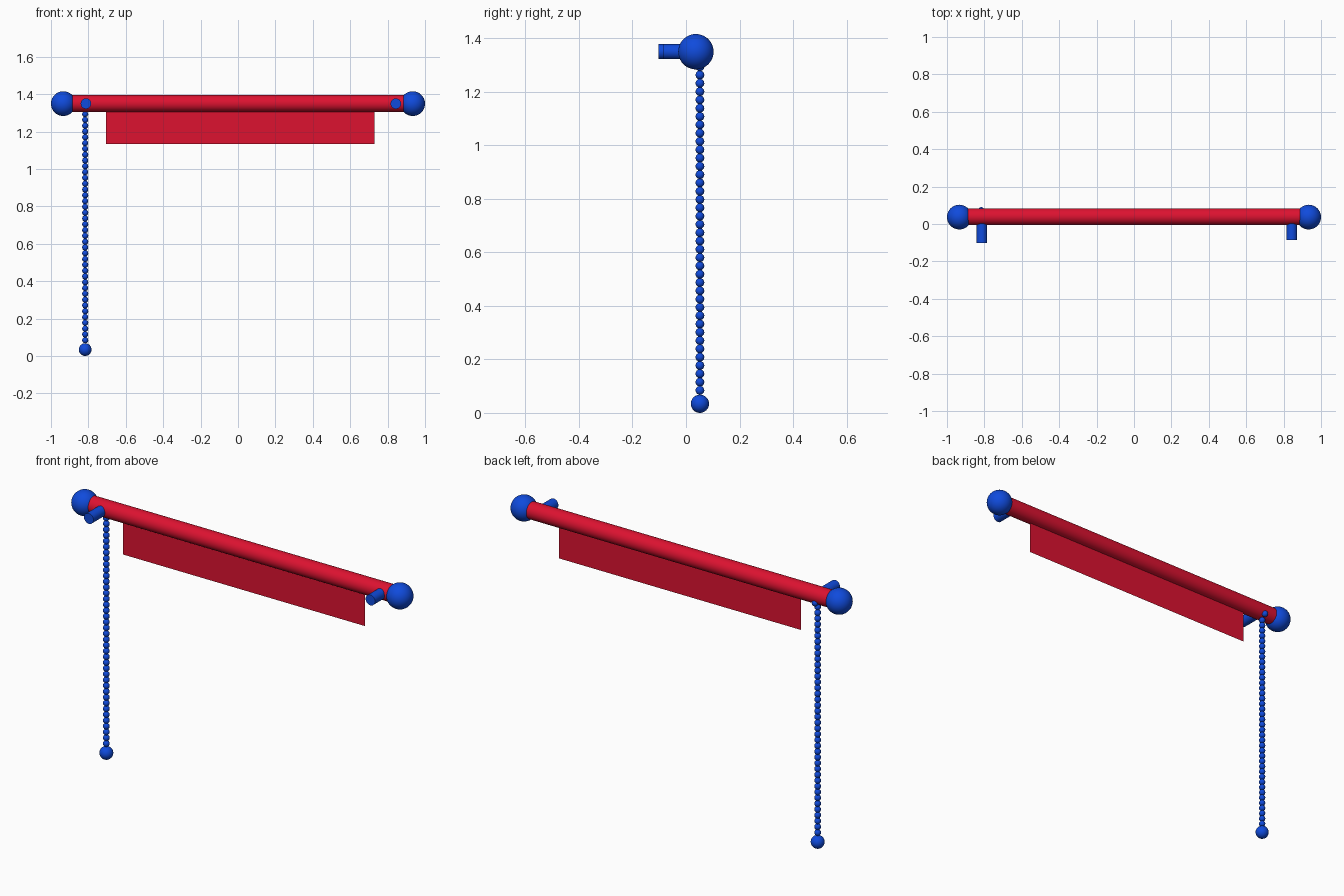
import bpy, bmesh, math
from mathutils import Matrix

if "Cube" in bpy.data.objects:
    bpy.data.objects.remove(bpy.data.objects["Cube"])


def material(name, rgb):
    m = bpy.data.materials.new(name)
    m.diffuse_color = (*rgb, 1)
    m.use_nodes = True
    m.node_tree.nodes["Principled BSDF"].inputs["Base Color"].default_value = m.diffuse_color
    return m


RED = material("red", (0.72, 0.006, 0.03))
BLUE = material("blue", (0.005, 0.07, 0.72))
AXIS_Y, AXIS_Z = 0.037, 1.349          # roller axis


def finish(bm, name, mat, smooth=True):
    me = bpy.data.meshes.new(name)
    bm.to_mesh(me)
    bm.free()
    me.materials.append(mat)
    ob = bpy.data.objects.new(name, me)
    bpy.context.collection.objects.link(ob)
    if smooth:
        bpy.ops.object.select_all(action='DESELECT')
        ob.select_set(True)
        bpy.context.view_layer.objects.active = ob
        bpy.ops.object.shade_smooth_by_angle(angle=math.radians(40))
    return ob


def balls(name, centres, r, mat, seg=32):
    bm = bmesh.new()
    for c in centres:
        bmesh.ops.create_uvsphere(bm, u_segments=seg, v_segments=seg // 2, radius=r,
                                  matrix=Matrix.Translation(c))
    return finish(bm, name, mat)


def rod(name, centre, r, length, axis, mat, seg=32):
    rot = Matrix.Rotation(math.pi / 2, 4, 'Y' if axis == 'X' else 'X')
    bm = bmesh.new()
    bmesh.ops.create_cone(bm, cap_ends=True, segments=seg, radius1=r, radius2=r,
                          depth=length, matrix=Matrix.Translation(centre) @ rot)
    return finish(bm, name, mat)


# Roller tube with a ball at each end
rod("roller_tube", (0, 0.039, 1.35), 0.045, 1.84, 'X', RED, 48)
for side, s in (("left", -1), ("right", 1)):
    balls(side + "_end_ball", [(s * 0.934, AXIS_Y, AXIS_Z)], 0.066, BLUE, 40)

# Wall pegs, the left one slightly longer
for side, x, y0 in (("left", -0.813, -0.1025), ("right", 0.844, -0.085)):
    rod(side + "_peg", (x, (y0 + 0.03) / 2, AXIS_Z), 0.028, 0.03 - y0, 'Y', BLUE)

# Fabric sheet hanging below the tube
bm = bmesh.new()
bm.faces.new([bm.verts.new((x, 0.035, z)) for x, z in
              ((-0.705, 1.133), (0.729, 1.133), (0.729, 1.33), (-0.705, 1.33))])
finish(bm, "fabric", RED, smooth=False)

# Bead chain with a weight at the bottom, top bead tucked against the tube
beads = [(-0.817, 0.052, 0.084 + 0.031 * i) for i in range(40)]
beads.append((-0.817, 0.074, 1.322))
balls("bead_chain", beads, 0.0165, BLUE, 16)
balls("chain_weight", [(-0.817, 0.052, 0.034)], 0.034, BLUE)
